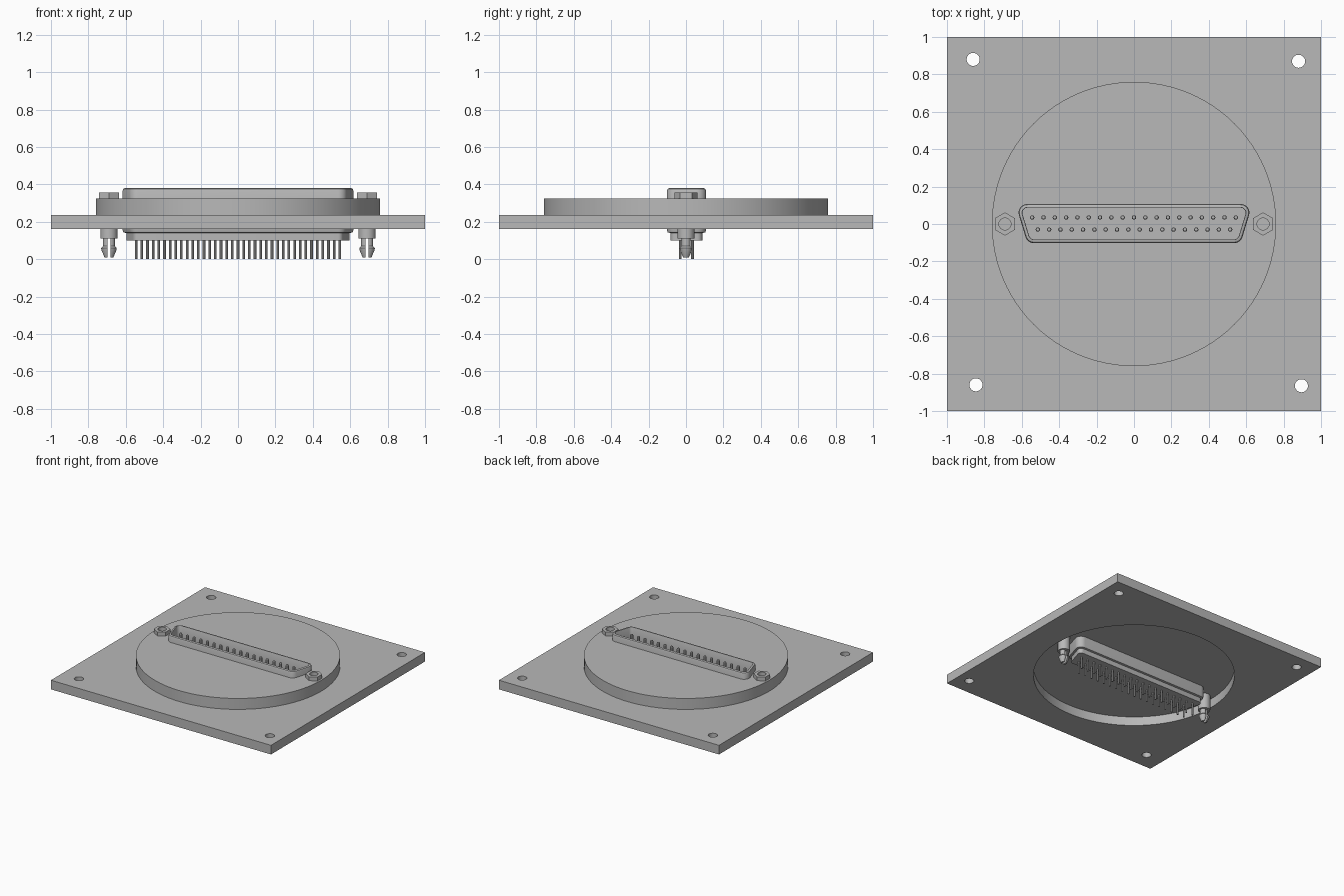
import bpy
import bmesh
from math import sin, cos, radians, pi

cube = bpy.data.objects.get("Cube")
if cube:
    bpy.data.objects.remove(cube)

grey = bpy.data.materials.new("light_grey")
grey.use_nodes = True
GREY = (0.48, 0.48, 0.48, 1)
grey.diffuse_color = GREY
grey.node_tree.nodes["Principled BSDF"].inputs["Base Color"].default_value = GREY


def finish(name, bm):
    """Turn a bmesh into a shaded object."""
    bmesh.ops.recalc_face_normals(bm, faces=bm.faces)
    mesh = bpy.data.meshes.new(name)
    bm.to_mesh(mesh)
    bm.free()
    mesh.materials.append(grey)
    mesh.shade_smooth()
    mesh.set_sharp_from_angle(angle=radians(30))
    obj = bpy.data.objects.new(name, mesh)
    bpy.context.collection.objects.link(obj)
    return obj


def arc(x, y, r, start, end, n):
    """Points on an arc, both ends included, angles in degrees."""
    angles = [radians(start + (end - start) * i / n) for i in range(n + 1)]
    return [(x + r * cos(a), y + r * sin(a)) for a in angles]


def ring(x, y, r, n=24, turn=0):
    return arc(x, y, r, turn, turn + 360, n)[:-1]


def d_outline(inset=0):
    """Rounded trapezoid of the connector shell, shrunk by inset."""
    r = 0.047 - inset
    right = arc(0.535, -0.055, r, -90, -17, 6) + arc(0.57, 0.06, r, -17, 90, 8)
    return right + [(-x, y) for x, y in reversed(right)]


def slab(name, outline, holes, z0, z1):
    """Flat plate with holes."""
    bm = bmesh.new()
    for loop in [outline] + holes:
        verts = [bm.verts.new((x, y, z0)) for x, y in loop]
        for a, b in zip(verts, verts[1:] + verts[:1]):
            bm.edges.new((a, b))
    bmesh.ops.triangle_fill(bm, edges=bm.edges[:], use_beauty=True)
    result = bmesh.ops.extrude_face_region(bm, geom=bm.faces[:])
    top = [g for g in result["geom"] if isinstance(g, bmesh.types.BMVert)]
    bmesh.ops.translate(bm, verts=top, vec=(0, 0, z1 - z0))
    return finish(name, bm)


def loft(name, sections):
    """Skin a stack of (outline, z) sections and cap both ends."""
    bm = bmesh.new()
    rows = [[bm.verts.new((x, y, z)) for x, y in pts] for pts, z in sections]
    for low, high in zip(rows, rows[1:]):
        n = len(low)
        for i in range(n):
            j = (i + 1) % n
            bm.faces.new((low[i], low[j], high[j], high[i]))
    bm.faces.new(rows[0])
    bm.faces.new(rows[-1])
    return finish(name, bm)


LOCK_X = 0.69

# Square base plate with a large opening and four mounting holes
mounts = [(-0.86, 0.88), (0.88, 0.87), (-0.845, -0.86), (0.895, -0.865)]
square = [(-1, -1), (1, -1), (1, 1), (-1, 1)]
slab("base_plate", square,
     [ring(x, y, 0.035) for x, y in mounts] + [ring(0, 0, 0.757, 96)], 0.16, 0.235)

# Raised round cover, open where the connector passes through
slab("round_cover", ring(0, 0, 0.76, 96),
     [d_outline(0.006)] + [ring(s * LOCK_X, 0, 0.032) for s in (-1, 1)], 0.234, 0.325)

# Connector: rear insulator, skirt, rounded rim and inner well
profile = [(0.02, 0.1), (0.02, 0.14), (0.004, 0.143), (0, 0.155), (0, 0.366),
           (0.004, 0.376), (0.012, 0.38), (0.018, 0.38), (0.02, 0.376), (0.02, 0.27)]
loft("connector_shell", [(d_outline(i), z) for i, z in profile])

# Contact pins: two staggered rows, rounded on top and thin below
for label, count, y in (("back", 19, 0.035), ("front", 18, -0.03)):
    for i in range(count):
        x = (i - (count - 1) / 2) * 0.0605
        loft(f"{label}_contact_{i + 1}",
             [(ring(x, y, r, 10), z) for r, z in
              ((0.012, 0.268), (0.012, 0.34), (0.009, 0.348), (0.004, 0.35))])
        loft(f"{label}_solder_pin_{i + 1}",
             [(ring(x, y, 0.007, 8), z) for z in (0, 0.102)])

# Hex nuts and split board locks at both ends
prong = [(0.032, 0.112), (0.032, 0.07), (0.042, 0.06), (0.04, 0.048), (0.024, 0.01)]
for side, s in (("right", -1), ("left", 1)):
    x = s * LOCK_X
    slab(f"{side}_hex_nut", ring(x, 0, 0.062, 6, 30), [ring(x, 0, 0.032)], 0.324, 0.357)
    loft(f"{side}_lock_post", [(ring(x, 0, 0.046), z) for z in (0.11, 0.236)])
    for part, turn in (("outer", 0 if s > 0 else 180), ("inner", 180 if s > 0 else 0)):
        loft(f"{side}_lock_{part}_prong",
             [(arc(x + 0.008 * cos(radians(turn)), 0, r - 0.008, turn - 90, turn + 90, 10), z)
              for r, z in prong])
